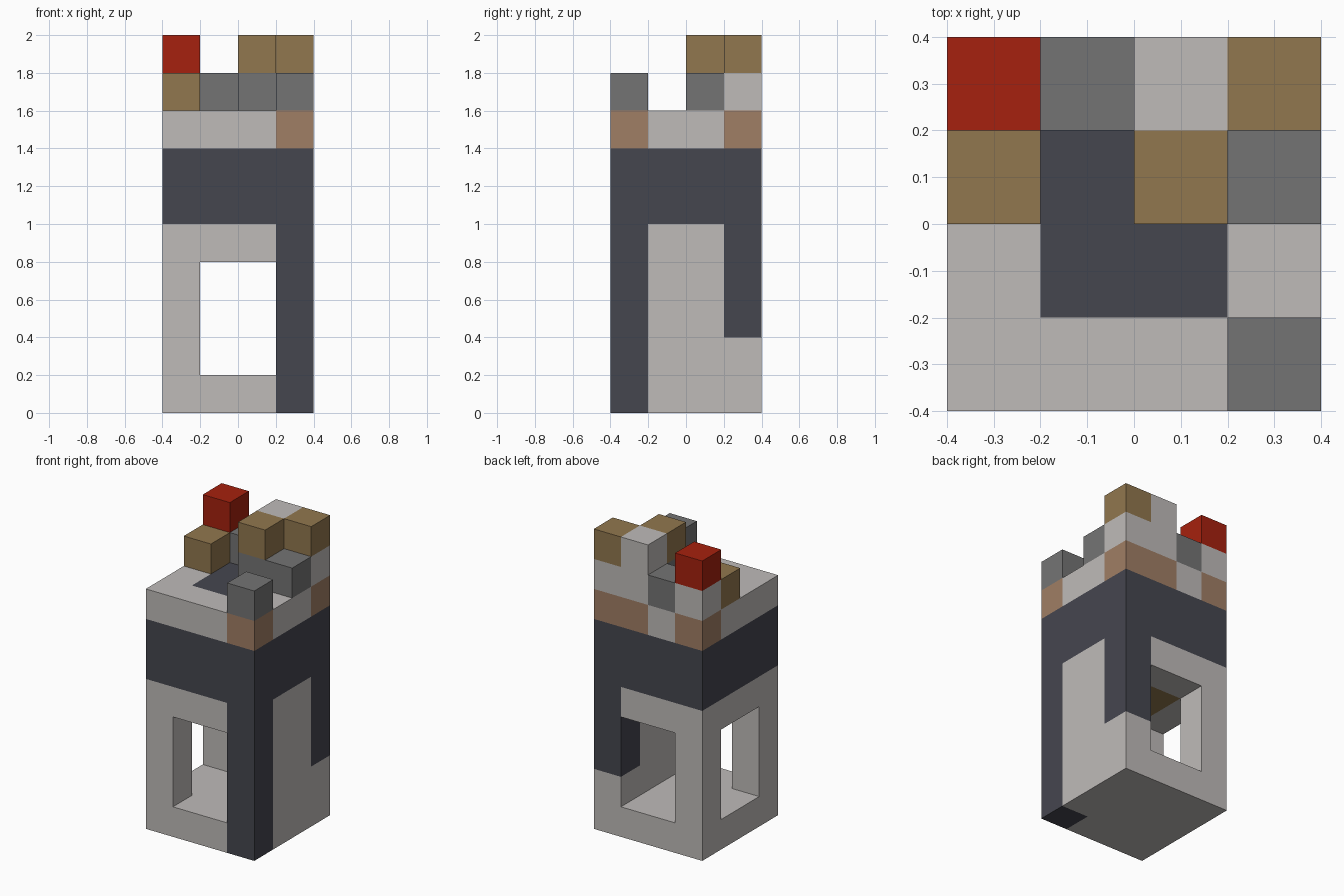
import bpy
import bmesh

if "Cube" in bpy.data.objects:
    bpy.data.objects.remove(bpy.data.objects["Cube"], do_unlink=True)

CELL = 0.2


def material(name, code):
    """Flat material from a hex colour, converted to linear."""
    rgb = [int(code[i:i + 2], 16) / 255 for i in (0, 2, 4)]
    lin = [c / 12.92 if c < 0.04 else ((c + 0.055) / 1.055) ** 2.4 for c in rgb]
    mat = bpy.data.materials.new(name)
    mat.use_nodes = True
    mat.diffuse_color = (*lin, 1)
    mat.node_tree.nodes["Principled BSDF"].inputs["Base Color"].default_value = (*lin, 1)
    return mat


light = material("pale_stone", "bfbbb9")
gray = material("gray_stone", "747474")
dark = material("dark_slate", "45464f")
wood = material("golden_wood", "91774e")
clay = material("clay", "a07e65")
red = material("red", "a6210e")


def block(name, mat, x, y, z):
    """Box over grid cells; each axis is a cell number or a (first, last) pair."""
    spans = [(a, a) if isinstance(a, int) else a for a in (x, y, z)]
    offset = (-2, -2, 0)
    lo = [(s[0] + o) * CELL for s, o in zip(spans, offset)]
    hi = [(s[1] + 1 + o) * CELL for s, o in zip(spans, offset)]
    bm = bmesh.new()
    bmesh.ops.create_cube(bm, size=1)
    for v in bm.verts:
        v.co = [h if c > 0 else l for c, l, h in zip(v.co, lo, hi)]
    mesh = bpy.data.meshes.new(name)
    bm.to_mesh(mesh)
    bm.free()
    mesh.materials.append(mat)
    obj = bpy.data.objects.new(name, mesh)
    bpy.context.collection.objects.link(obj)
    return obj


ALL, MID = (0, 3), (1, 2)

# Floor slab, leaving the corner for the dark pillar
block("floor_front", light, (0, 2), 0, 0)
block("floor_back", light, ALL, (1, 3), 0)

# Corner pillars and the closed side wall
block("front_left_pillar", dark, 3, 0, (0, 4))
block("front_right_pillar", light, 0, 0, (1, 4))
block("back_right_pillar", light, 0, 3, (1, 4))
block("back_left_pillar_base", light, 3, 3, 1)
block("back_left_pillar", dark, 3, 3, (2, 4))
block("left_wall", light, 3, MID, (1, 4))

# Lintels over the three openings and the wooden ceiling between them
block("front_lintel", light, MID, 0, 4)
block("back_lintel", light, MID, 3, 4)
block("right_lintel", light, 0, MID, 4)
block("ceiling", wood, MID, MID, 4)

# Dark band
block("dark_band", dark, ALL, ALL, (5, 6))

# Parapet course around the roof
block("roof", dark, MID, MID, 7)
block("parapet_front", light, (0, 2), 0, 7)
block("parapet_right", light, 0, MID, 7)
block("parapet_left", light, 3, MID, 7)
block("parapet_back", light, 1, 3, 7)
block("clay_front_corner", clay, 3, 0, 7)
block("clay_back_right", clay, 0, 3, 7)
block("clay_back_left", clay, (2, 3), 3, 7)

# Broken blocks on top
block("front_merlon", gray, 3, 0, 8)
block("gray_rubble", gray, (2, 3), 2, 8)
block("back_rubble", gray, 1, 3, 8)
block("wood_rubble", wood, 0, 2, 8)
block("red_block_base", light, 0, 3, 8)
block("red_block", red, 0, 3, 9)
block("back_wall_stub", light, (2, 3), 3, 8)
block("back_wall_top", light, 2, 3, 9)
block("wood_back_corner", wood, 3, 3, 9)
block("wood_inner_block", wood, 2, 2, 9)
